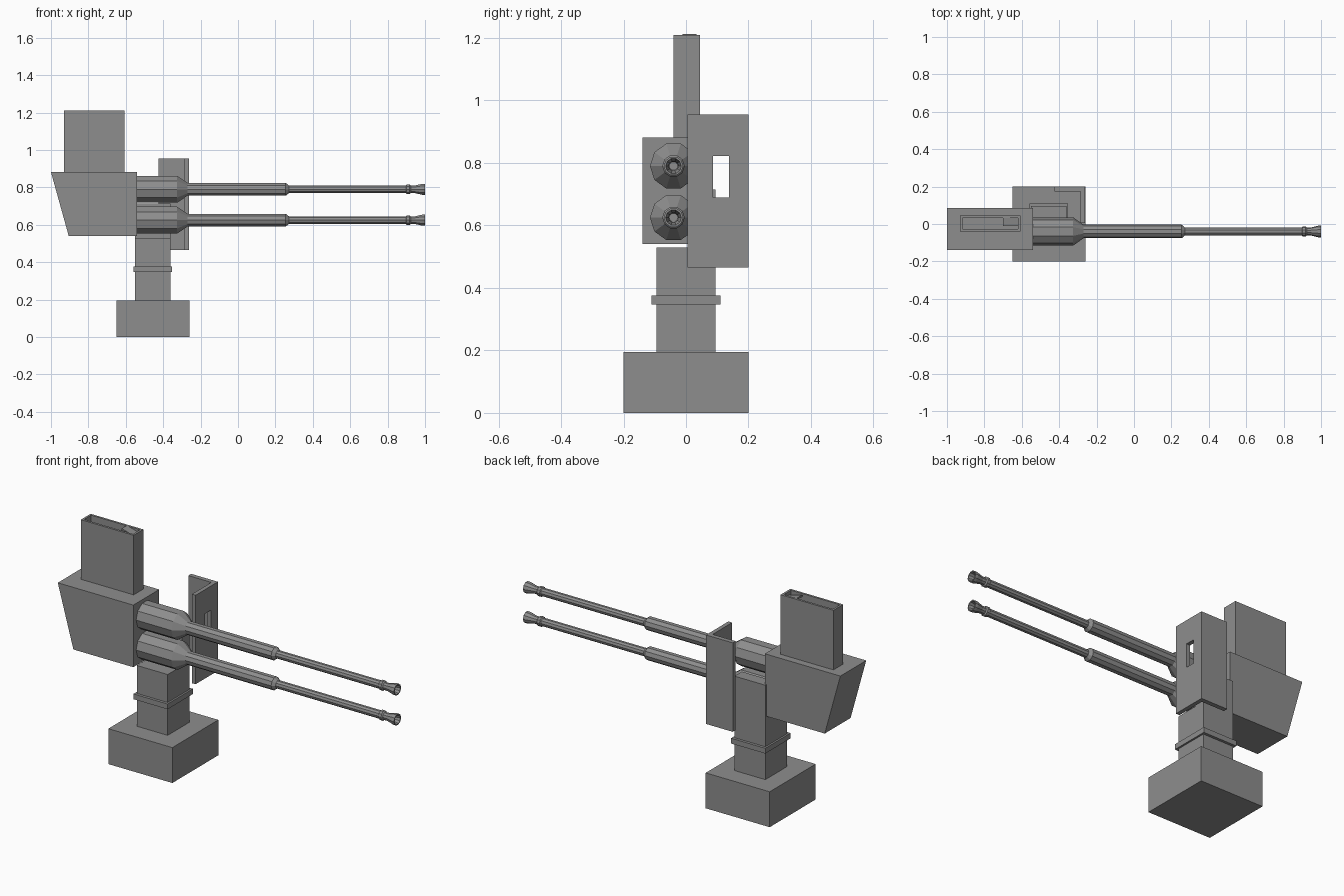
import bpy, bmesh, math
from mathutils import Vector

cube = bpy.data.objects.get("Cube")
if cube:
    bpy.data.objects.remove(cube, do_unlink=True)

GREY = (0.27, 0.27, 0.27, 1)
metal = bpy.data.materials.new("grey_metal")
metal.use_nodes = True
metal.diffuse_color = GREY
metal.node_tree.nodes["Principled BSDF"].inputs["Base Color"].default_value = GREY


def finish(name, bm):
    bmesh.ops.recalc_face_normals(bm, faces=bm.faces)
    mesh = bpy.data.meshes.new(name)
    bm.to_mesh(mesh)
    bm.free()
    mesh.materials.append(metal)
    obj = bpy.data.objects.new(name, mesh)
    bpy.context.scene.collection.objects.link(obj)
    return obj


def prism(name, outline, axis, lo, hi):
    """Extrude a 2D outline along an axis: 'x' takes (y, z), 'y' takes (x, z), 'z' takes (x, y)."""
    i = "xyz".index(axis)
    bm = bmesh.new()

    def point(p):
        c = list(p)
        c.insert(i, lo)
        return bm.verts.new(c)

    face = bm.faces.new([point(p) for p in outline])
    new = bmesh.ops.extrude_face_region(bm, geom=[face])["geom"]
    shift = Vector((0, 0, 0))
    shift[i] = hi - lo
    bmesh.ops.translate(bm, verts=[g for g in new if isinstance(g, bmesh.types.BMVert)], vec=shift)
    return finish(name, bm)


def rect(a0, a1, b0, b1):
    return [(a0, b0), (a1, b0), (a1, b1), (a0, b1)]


def frame(name, outer, inner, axis, lo, hi):
    """Rectangular tube: outer and inner corner loops joined at both ends."""
    i = "xyz".index(axis)
    bm = bmesh.new()
    loops = []
    for pts, d in ((outer, lo), (outer, hi), (inner, hi), (inner, lo)):
        loops.append([bm.verts.new(list(p[:i]) + [d] + list(p[i:])) for p in pts])
    for k in range(4):
        a, b = loops[k], loops[(k + 1) % 4]
        for j in range(4):
            n = (j + 1) % 4
            bm.faces.new((a[j], a[n], b[n], b[j]))
    return finish(name, bm)


def lathe_x(name, profile, y, z, sides=10):
    """Turn an (x, radius) profile around a line parallel to x, capping both ends."""
    bm = bmesh.new()
    rings = []
    for x, r in profile:
        rings.append([bm.verts.new((x, y + r * math.cos(math.tau * k / sides),
                                    z + r * math.sin(math.tau * k / sides)))
                      for k in range(sides)])
    for a, b in zip(rings, rings[1:]):
        for k in range(sides):
            n = (k + 1) % sides
            bm.faces.new((a[k], a[n], b[n], b[k]))
    bm.faces.new(rings[0])
    bm.faces.new(rings[-1])
    return finish(name, bm)


# Pedestal: base block, stepped post and collar
prism("base", rect(-0.65, -0.26, -0.2, 0.2), "z", 0, 0.195)
prism("post", [(-0.095, 0.195), (0.095, 0.195), (0.095, 0.715),
               (0.03, 0.715), (0.03, 0.53), (-0.095, 0.53)], "x", -0.55, -0.362)
prism("collar", rect(-0.56, -0.352, -0.11, 0.11), "z", 0.347, 0.376)

# Receiver with slanted rear, and hollow magazine with feed plate
prism("receiver", [(-1.0, 0.882), (-0.905, 0.54), (-0.54, 0.54), (-0.54, 0.882)],
      "y", -0.14, 0.085)
frame("magazine", rect(-0.93, -0.608, -0.04, 0.045), rect(-0.918, -0.62, -0.028, 0.033),
      "z", 0.882, 1.21)
prism("feed_plate", [(-0.70, 1.212), (-0.62, 1.19), (-0.62, 1.18), (-0.70, 1.202)],
      "y", -0.012, 0.033)

# Angled shield: side plate, and front plate with a sight window
prism("shield_side", rect(-0.425, -0.285, 0.175, 0.2), "z", 0.465, 0.955)
frame("shield_front", rect(0.005, 0.2, 0.465, 0.955), rect(0.086, 0.138, 0.69, 0.822),
      "x", -0.285, -0.262)

# Twin barrels with sleeves and flared, hollow muzzles
BARREL = [(-0.54, 0.0755), (-0.325, 0.0755), (-0.27, 0.036), (0.255, 0.036), (0.272, 0.022),
          (0.898, 0.022), (0.902, 0.027), (0.918, 0.027), (0.924, 0.021), (0.945, 0.021),
          (0.985, 0.031), (1.0, 0.031), (1.0, 0.025), (0.96, 0.016), (0.92, 0.014)]
for label, z in (("upper", 0.79), ("lower", 0.625)):
    lathe_x(label + "_barrel", BARREL, -0.04, z)
